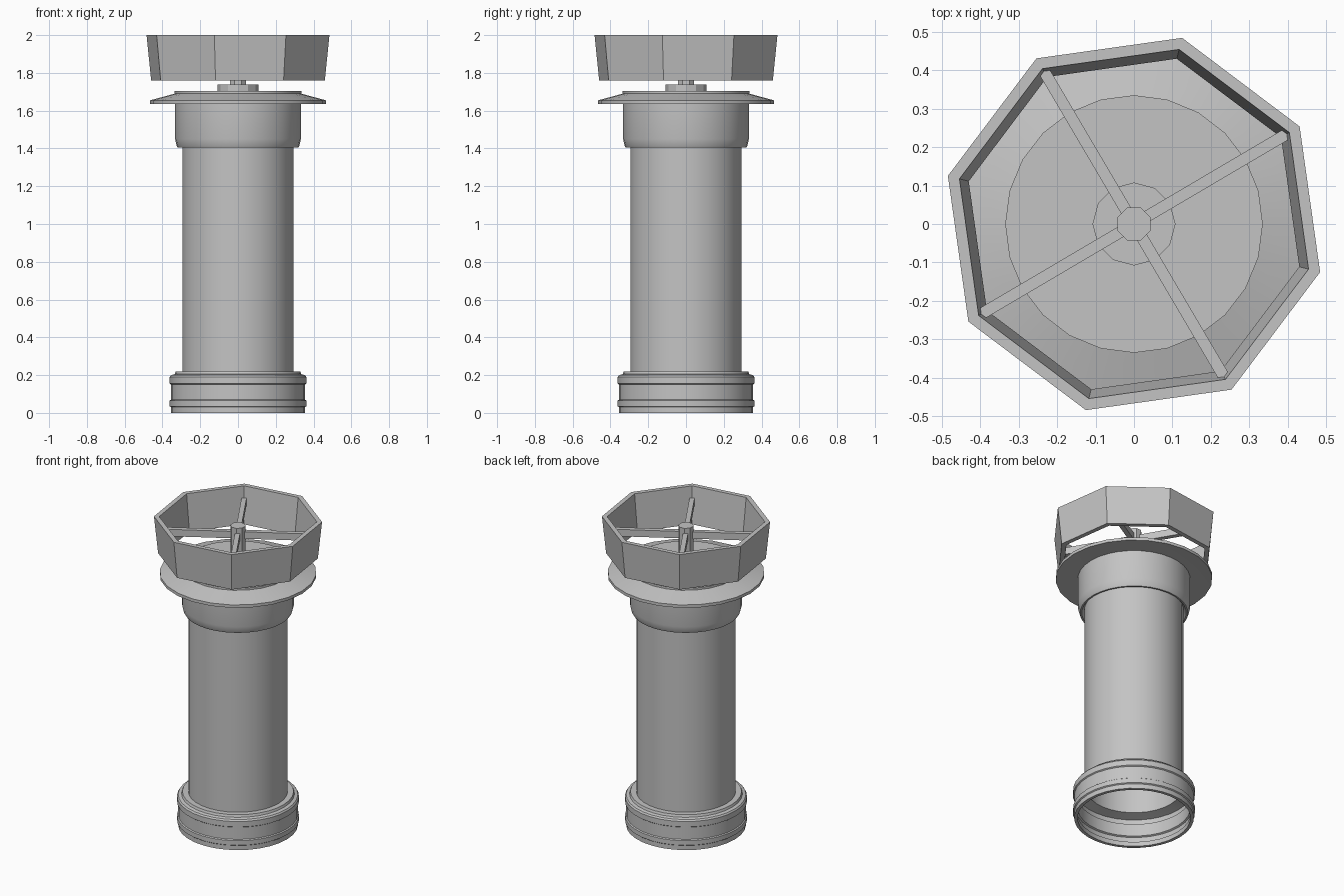
import bpy
import bmesh
from math import cos, sin, pi, radians
from mathutils import Matrix

default = bpy.data.objects.get("Cube")
if default:
    bpy.data.objects.remove(default, do_unlink=True)

# One plain grey for the whole pipe
GREY = (0.55, 0.55, 0.55, 1.0)
grey = bpy.data.materials.new("plain grey")
grey.use_nodes = True
grey.diffuse_color = GREY
grey.node_tree.nodes["Principled BSDF"].inputs["Base Color"].default_value = GREY

RING_TURN = radians(30.5)


def finish(name, bm):
    """Turn a bmesh into an object with smooth faces and sharp edges."""
    bmesh.ops.recalc_face_normals(bm, faces=bm.faces)
    mesh = bpy.data.meshes.new(name)
    bm.to_mesh(mesh)
    bm.free()
    mesh.materials.append(grey)
    mesh.shade_smooth()
    mesh.set_sharp_from_angle(angle=radians(28))
    obj = bpy.data.objects.new(name, mesh)
    bpy.context.collection.objects.link(obj)
    return obj


def lathe(name, profile, sides, turn=0.0, loop=False):
    """Spin (radius, height) points; a loop makes a hollow part, else ends are capped."""
    bm = bmesh.new()
    rows = []
    for r, z in profile:
        angles = [turn + 2 * pi * i / sides for i in range(sides)]
        rows.append([bm.verts.new((r * cos(a), r * sin(a), z)) for a in angles])
    pairs = list(zip(rows, rows[1:]))
    if loop:
        pairs.append((rows[-1], rows[0]))
    else:
        bm.faces.new(rows[0])
        bm.faces.new(rows[-1])
    for low, high in pairs:
        for i in range(sides):
            j = (i + 1) % sides
            bm.faces.new((low[i], low[j], high[j], high[i]))
    return finish(name, bm)


# Hollow pipe
lathe("pipe", [(0.295, 0.2), (0.295, 1.66), (0.283, 1.66), (0.283, 0.2)], 32, loop=True)

# Base socket with two raised bands, open underneath
lathe("base_socket", [
    (0.355, 0), (0.355, 0.03), (0.362, 0.035), (0.362, 0.065), (0.355, 0.07),
    (0.355, 0.15), (0.362, 0.155), (0.362, 0.19), (0.355, 0.2), (0.335, 0.205),
    (0.33, 0.22), (0.283, 0.22), (0.283, 0.2), (0.325, 0.19), (0.345, 0.185),
    (0.345, 0.155), (0.335, 0.15), (0.335, 0.07), (0.345, 0.065),
    (0.345, 0.035), (0.335, 0.03), (0.335, 0)], 32, loop=True)

# Bell-shaped collar under the cap
lathe("head_collar", [
    (0.32, 1.405), (0.325, 1.415), (0.333, 1.45), (0.333, 1.65),
    (0.29, 1.65), (0.29, 1.43), (0.31, 1.405)], 32, loop=True)

# Flared rain cap
lathe("rain_cap", [
    (0.32, 1.64), (0.465, 1.636), (0.465, 1.655), (0.335, 1.69), (0.335, 1.703)], 24)

# Hub collar and stem
lathe("hub_collar", [(0.108, 1.70), (0.108, 1.738)], 12)
lathe("hub_stem", [(0.046, 1.73), (0.046, 1.96)], 8, turn=pi / 8)

# Open eight-sided wind ring, narrower at the bottom
lathe("wind_ring", [
    (0.475, 1.76), (0.5, 2.0), (0.469, 2.0), (0.444, 1.76)], 8, turn=RING_TURN, loop=True)

# Four spokes from the stem to the ring corners
for i in range(4):
    bm = bmesh.new()
    bmesh.ops.create_cube(bm, size=1.0)
    bmesh.ops.scale(bm, verts=bm.verts, vec=(0.44, 0.03, 0.045))
    bmesh.ops.translate(bm, verts=bm.verts, vec=(0.245, 0, 1.903))
    spin = Matrix.Rotation(RING_TURN + i * pi / 2, 4, "Z")
    bmesh.ops.transform(bm, matrix=spin, verts=bm.verts)
    finish(f"spoke_{i + 1}", bm)
